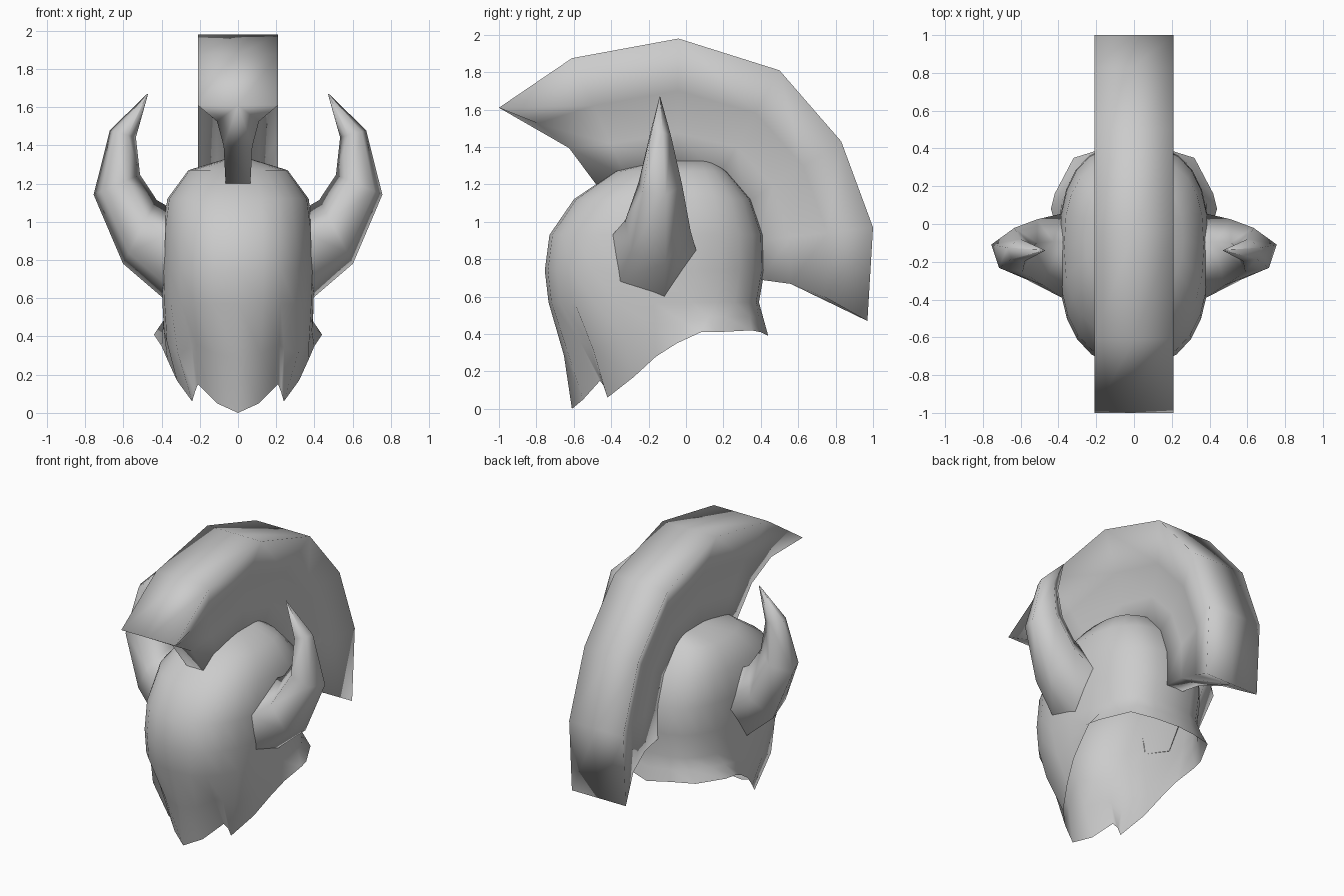
import bpy, bmesh, math
from mathutils import Vector

cube = bpy.data.objects.get("Cube")
if cube:
    bpy.data.objects.remove(cube, do_unlink=True)

grey = bpy.data.materials.new("plain_grey")
grey.use_nodes = True
colour = (0.6, 0.6, 0.6, 1)
grey.diffuse_color = colour
grey.node_tree.nodes["Principled BSDF"].inputs["Base Color"].default_value = colour


def loft(name, rings, cap_start=False, cap_end=False):
    """Skin a list of equal-length closed point rings into one smooth object."""
    bm = bmesh.new()
    rows = [[bm.verts.new(p) for p in ring] for ring in rings]
    n = len(rows[0])
    for a, b in zip(rows, rows[1:]):
        for i in range(n):
            j = (i + 1) % n
            bm.faces.new((a[i], a[j], b[j], b[i]))
    if cap_start:
        bm.faces.new(rows[0])
    if cap_end:
        bm.faces.new(rows[-1])
    bmesh.ops.recalc_face_normals(bm, faces=bm.faces)
    for face in bm.faces:
        face.smooth = True
    mesh = bpy.data.meshes.new(name)
    bm.to_mesh(mesh)
    bm.free()
    mesh.materials.append(grey)
    obj = bpy.data.objects.new(name, mesh)
    bpy.context.collection.objects.link(obj)


def mirrored(points):
    return [Vector((-p.x, p.y, p.z)) for p in points]


# Helmet shell: dome levels (height, front y, back y, half width)
levels = [(1.325, -0.15, 0.14, 0.08), (1.27, -0.38, 0.22, 0.26),
          (1.12, -0.60, 0.35, 0.37), (0.93, -0.73, 0.415, 0.395),
          (0.74, -0.755, 0.42, 0.40), (0.57, -0.735, 0.39, 0.395)]
# Lower rim on the left half, from the face point past the cheek spike to the nape
rim = [(0, -.61, 0), (.11, -.55, .05), (.21, -.46, .15), (.225, -.43, .11),
       (.24, -.42, .06), (.32, -.28, .17), (.37, -.16, .28), (.4, -.05, .35),
       (.44, .08, .41), (.42, .16, .41), (.32, .35, .42), (.16, .40, .41), (0, .44, .39)]
steps = len(rim) - 1


def half_ring(z, front, back, width):
    points = []
    for i in range(steps + 1):
        a = math.pi * i / steps
        s, c = math.sin(a), math.cos(a)
        power = 0.82 if c > 0 else 0.75
        x = width * abs(s) ** power if 0 < i < steps else 0
        y = (front + back) / 2 - (back - front) / 2 * math.copysign(abs(c) ** power, c)
        points.append(Vector((x, y, z)))
    return points


dome = [half_ring(*level) for level in levels]
rim = [Vector(p) for p in rim]
middle = [a.lerp(b, 0.5) for a, b in zip(dome[-1], rim)]
middle[0].y += 0.02
middle[3] += Vector((-.02, 0, 0))          # groove in front of the cheek spike
middle[4] += Vector((.02, -.04, 0))        # ridge of the cheek spike
middle[5].x += 0.02
middle[6].x += 0.005
for i in range(8, steps + 1):              # pinched neck above the flared rim
    middle[i].x *= 0.97
halves = dome + [middle, rim]
loft("helmet_shell", [h + mirrored(h[-2:0:-1]) for h in halves], cap_start=True)

# Crest: a fan of cross-sections, wide along the outer edge and thin at the root
outer = [(-1, 1.61), (-.61, 1.875), (-.04, 1.98), (.5, 1.81), (.83, 1.43), (1, .97), (.97, .47)]
root = [(-.48, 1.2), (-.32, 1.24), (-.05, 1.28), (.18, 1.24), (.32, 1.1), (.39, .9), (.4, .69)]
layers = [(0, 0.21), (0.4, 0.11), (0.72, 0.075), (1, 0.065)]
end_lift = {0: 0.08, len(outer) - 1: 0.04}   # the two ends curve inward
sections = []
for k, (o, r) in enumerate(zip(outer, root)):
    side = []
    for t, width in layers:
        lift = end_lift.get(k, 0) if 0 < t < 1 else 0
        side.append(Vector((width, o[0] + (r[0] - o[0]) * t, o[1] + (r[1] - o[1]) * t + lift)))
    sections.append([Vector((0, *o))] + side + mirrored(reversed(side)))
loft("crest", sections, cap_start=True, cap_end=True)

# Horns: five-sided sections given by lower/outer and upper/inner points (x, z), y and depth
horn = [((.39, .59), (.375, 1.1), -.175, .23),
        ((.605, .775), (.42, 1.125), -.155, .18), ((.76, 1.14), (.505, 1.25), -.14, .12),
        ((.673, 1.48), (.53, 1.44), -.14, .06), ((.475, 1.67), (.47, 1.67), -.14, .002)]
corners = [math.radians(d) for d in (15, 90, 160, 250, 310)]
for name, sign in (("left_horn", 1), ("right_horn", -1)):
    rings = []
    for low, high, y, depth in horn:
        ring = []
        for a in corners:
            t = (1 - math.cos(a)) / 2
            ring.append((sign * (low[0] + (high[0] - low[0]) * t), y + depth * math.sin(a),
                         low[1] + (high[1] - low[1]) * t))
        rings.append(ring)
    loft(name, rings, cap_end=True)
